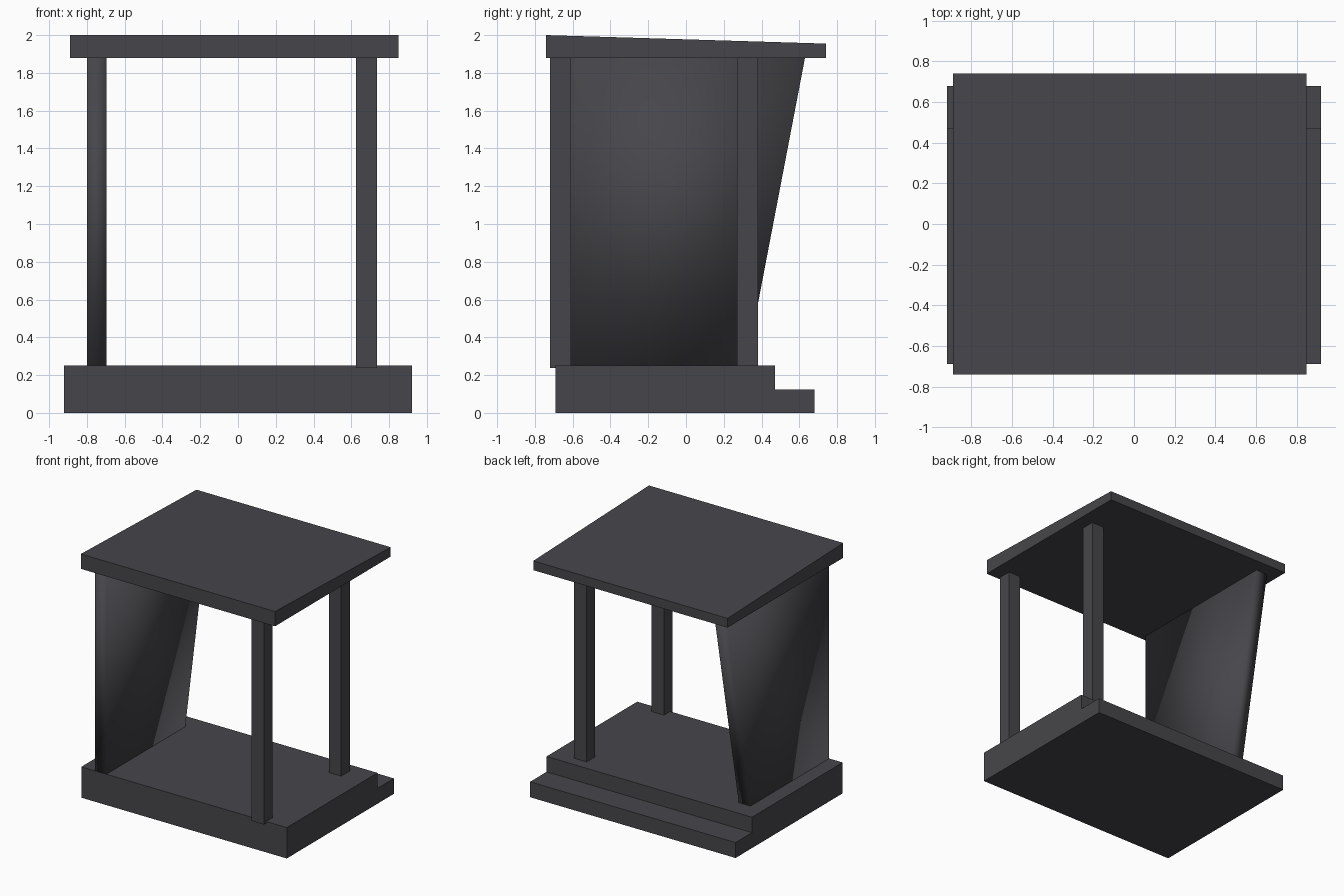
import bpy
import bmesh

cube = bpy.data.objects.get("Cube")
if cube:
    bpy.data.objects.remove(cube, do_unlink=True)

# Single dark grey finish
COLOUR = (0.062, 0.06, 0.068, 1.0)
grey = bpy.data.materials.new("dark grey")
grey.use_nodes = True
grey.diffuse_color = COLOUR
grey.node_tree.nodes["Principled BSDF"].inputs["Base Color"].default_value = COLOUR


def extrude_profile(name, profile, x0, x1):
    """Sweep a closed (y, z) side profile from x0 to x1."""
    bm = bmesh.new()
    face = bm.faces.new([bm.verts.new((x0, y, z)) for y, z in profile])
    swept = bmesh.ops.extrude_face_region(bm, geom=[face])["geom"]
    verts = [v for v in swept if isinstance(v, bmesh.types.BMVert)]
    bmesh.ops.translate(bm, verts=verts, vec=(x1 - x0, 0, 0))
    bmesh.ops.recalc_face_normals(bm, faces=bm.faces)
    mesh = bpy.data.meshes.new(name)
    bm.to_mesh(mesh)
    bm.free()
    mesh.materials.append(grey)
    obj = bpy.data.objects.new(name, mesh)
    bpy.context.collection.objects.link(obj)
    return obj


FLOOR, CEILING = 0.25, 1.88

# Stepped base, with the step at the back
extrude_profile("base", [(-0.69, 0), (0.68, 0), (0.68, 0.125), (0.47, 0.125),
                         (0.47, FLOOR), (-0.69, FLOOR)], -0.92, 0.92)

# Roof slab, thinner toward the back
extrude_profile("roof", [(-0.74, CEILING), (0.74, CEILING),
                         (0.74, 1.955), (-0.74, 2.0)], -0.89, 0.85)

# Side wall with a leaning back edge, softly shaded
wall = extrude_profile("side_wall", [(-0.69, FLOOR), (0.318, FLOOR),
                                     (0.63, CEILING), (-0.69, CEILING)], -0.80, -0.695)
for poly in wall.data.polygons:
    poly.use_smooth = True

# Two posts on the open side; the front one overhangs the base slightly
for name, y in (("front_post", -0.72), ("back_post", 0.27)):
    extrude_profile(name, [(y, 0.237), (y + 0.11, 0.237),
                           (y + 0.11, CEILING), (y, CEILING)], 0.625, 0.735)
